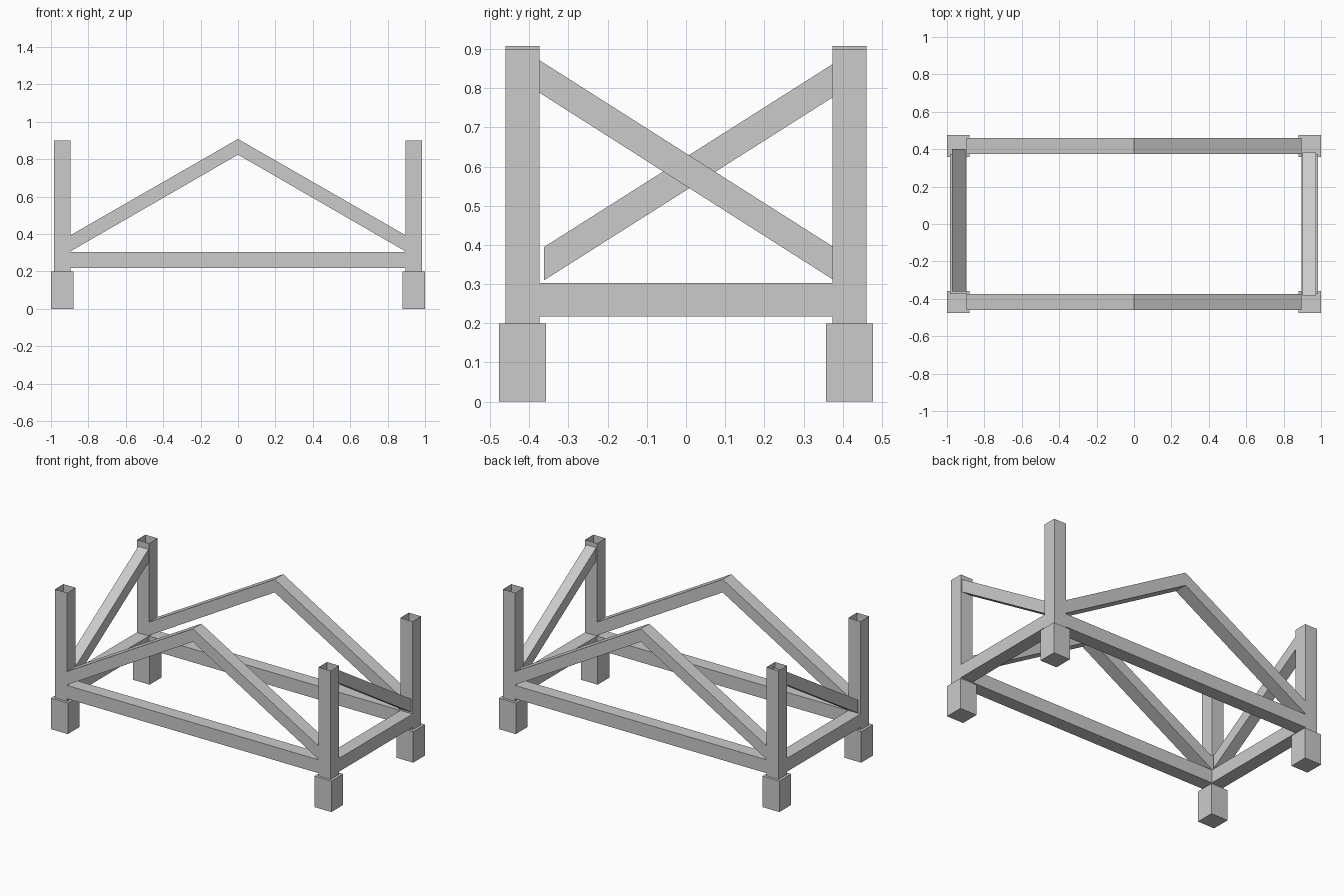
import bpy, bmesh
from mathutils import Vector

if "Cube" in bpy.data.objects:
    bpy.data.objects.remove(bpy.data.objects["Cube"])

PX, PY = 0.94, 0.417      # corner post centres
H = 0.0435                # half thickness of the timbers
Z0, Z1 = 0.217, 0.303     # lower rail heights


def prism(name, profile, along, lo, hi, open_ends=False):
    """Extrude a 2D profile along an axis between lo and hi."""
    def point(a, b, t):
        return {'x': (t, a, b), 'y': (a, t, b), 'z': (a, b, t)}[along]
    bm = bmesh.new()
    ends = [[bm.verts.new(Vector(point(a, b, t))) for a, b in profile] for t in (lo, hi)]
    n = len(profile)
    for i in range(n):
        j = (i + 1) % n
        bm.faces.new((ends[0][i], ends[0][j], ends[1][j], ends[1][i]))
    caps = [bm.faces.new(e) for e in ends]
    bmesh.ops.recalc_face_normals(bm, faces=bm.faces)
    if open_ends:
        bmesh.ops.delete(bm, geom=caps, context='FACES_ONLY')
    mesh = bpy.data.meshes.new(name)
    bm.to_mesh(mesh)
    bm.free()
    obj = bpy.data.objects.new(name, mesh)
    bpy.context.collection.objects.link(obj)
    return obj


def square(cx, cy, h):
    return [(cx - h, cy - h), (cx + h, cy - h), (cx + h, cy + h), (cx - h, cy + h)]


def rect(a0, a1, b0, b1):
    return [(a0, b0), (a1, b0), (a1, b1), (a0, b1)]


# Feet and hollow open-topped posts
for sx in (-1, 1):
    for sy in (-1, 1):
        prism("foot", square(sx * PX, sy * PY, 0.06), 'z', 0, 0.2)
        prism("corner_post", square(sx * PX, sy * PY, H), 'z', 0.2, 0.9, True)

# Long rails and peaked trusses, front and back
ix, iy = PX - H, PY - H
peak = [(-ix, 0.307), (0, 0.824), (ix, 0.307), (ix, 0.393), (0, 0.908), (-ix, 0.393)]
for side, y in (("front", -PY), ("back", PY)):
    prism(side + "_rail", rect(-ix, ix, Z0, Z1), 'y', y - H, y + H)
    prism(side + "_truss", peak, 'y', y - H, y + H)

# Short end rails
for side, x in (("left", -PX), ("right", PX)):
    prism(side + "_rail", rect(-iy, iy, Z0, Z1), 'x', x - H, x + H)

# Opposed diagonal braces at the two ends
prism("left_brace", [(-0.362, 0.31), (0.4, 0.793), (0.4, 0.878), (-0.362, 0.395)],
      'x', -0.973, -0.9)
prism("right_brace", [(0.381, 0.308), (0.381, 0.392), (-0.381, 0.876), (-0.381, 0.793)],
      'x', 0.902, 0.973)
